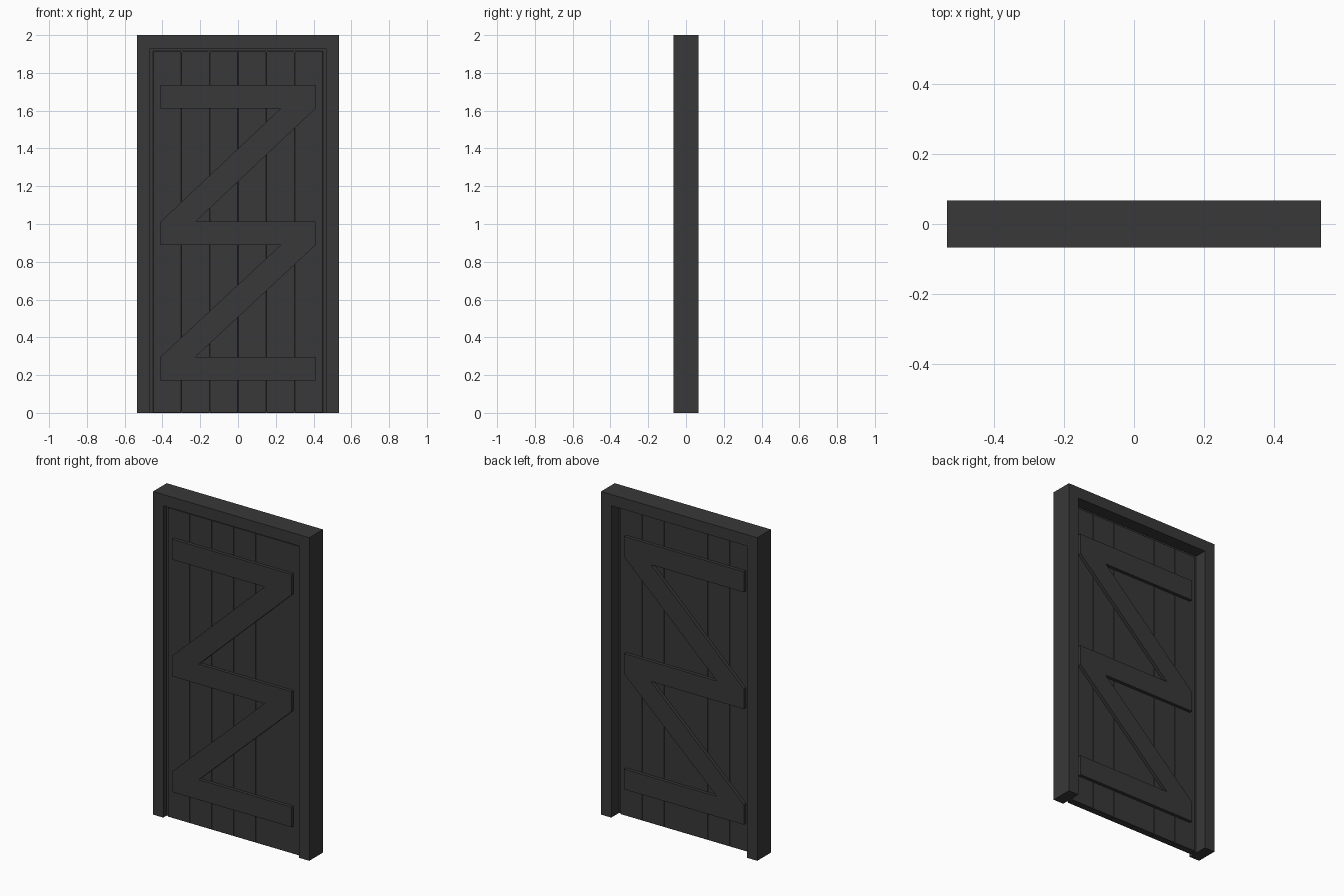
import bpy, bmesh

if "Cube" in bpy.data.objects:
    bpy.data.objects.remove(bpy.data.objects["Cube"])

mat = bpy.data.materials.new("dark_wood")
mat.diffuse_color = (0.04, 0.04, 0.04, 1)
mat.use_nodes = True
mat.node_tree.nodes["Principled BSDF"].inputs["Base Color"].default_value = mat.diffuse_color


def prism(name, outline, y0, y1):
    """Extrude an x-z outline from y0 to y1."""
    bm = bmesh.new()
    face = bm.faces.new([bm.verts.new((x, y0, z)) for x, z in outline])
    ext = bmesh.ops.extrude_face_region(bm, geom=[face])
    verts = [g for g in ext["geom"] if isinstance(g, bmesh.types.BMVert)]
    bmesh.ops.translate(bm, verts=verts, vec=(0, y1 - y0, 0))
    bmesh.ops.recalc_face_normals(bm, faces=bm.faces)
    mesh = bpy.data.meshes.new(name)
    bm.to_mesh(mesh)
    bm.free()
    mesh.materials.append(mat)
    obj = bpy.data.objects.new(name, mesh)
    bpy.context.collection.objects.link(obj)
    return obj


def rect(x0, x1, z0, z1):
    return [(x0, z0), (x1, z0), (x1, z1), (x0, z1)]


def arch(xo, zo, xi, zi):
    """Door-frame outline: two posts and a head, open at the floor."""
    return [(-xo, 0), (-xo, zo), (xo, zo), (xo, 0),
            (xi, 0), (xi, zi), (-xi, zi), (-xi, 0)]


# Frame and the narrow stop closing the gap around the leaf
prism("door_frame", arch(0.535, 2.0, 0.465, 1.93), -0.067, 0.067)
prism("door_stop", arch(0.465, 1.93, 0.45, 1.915), -0.033, -0.01)

# Leaf: six vertical planks
FRONT, BACK, THICK = -0.042, 0.0, 0.02
for i in range(6):
    x = -0.45 + 0.15 * i
    plank = prism(f"plank_{i + 1}", rect(x, x + 0.15, 0, 1.915), FRONT, BACK)
    bevel = plank.modifiers.new("edge_chamfer", "BEVEL")
    bevel.width = 0.0015
    bevel.segments = 1

# Ledges and diagonal braces on both faces of the leaf
ledges = [(0.172, 0.297), (0.888, 1.012), (1.611, 1.737)]
W, FOOT = 0.41, 0.185
for side, y0, y1 in (("front", FRONT - THICK, FRONT), ("back", BACK, BACK + THICK)):
    for i, (z0, z1) in enumerate(ledges):
        prism(f"{side}_ledge_{i + 1}", rect(-W, W, z0, z1), y0, y1)
    for i in range(2):
        low, high = ledges[i][1], ledges[i + 1][0]
        prism(f"{side}_brace_{i + 1}",
              [(-W, low), (-W + FOOT, low), (W, high), (W - FOOT, high)], y0, y1)
